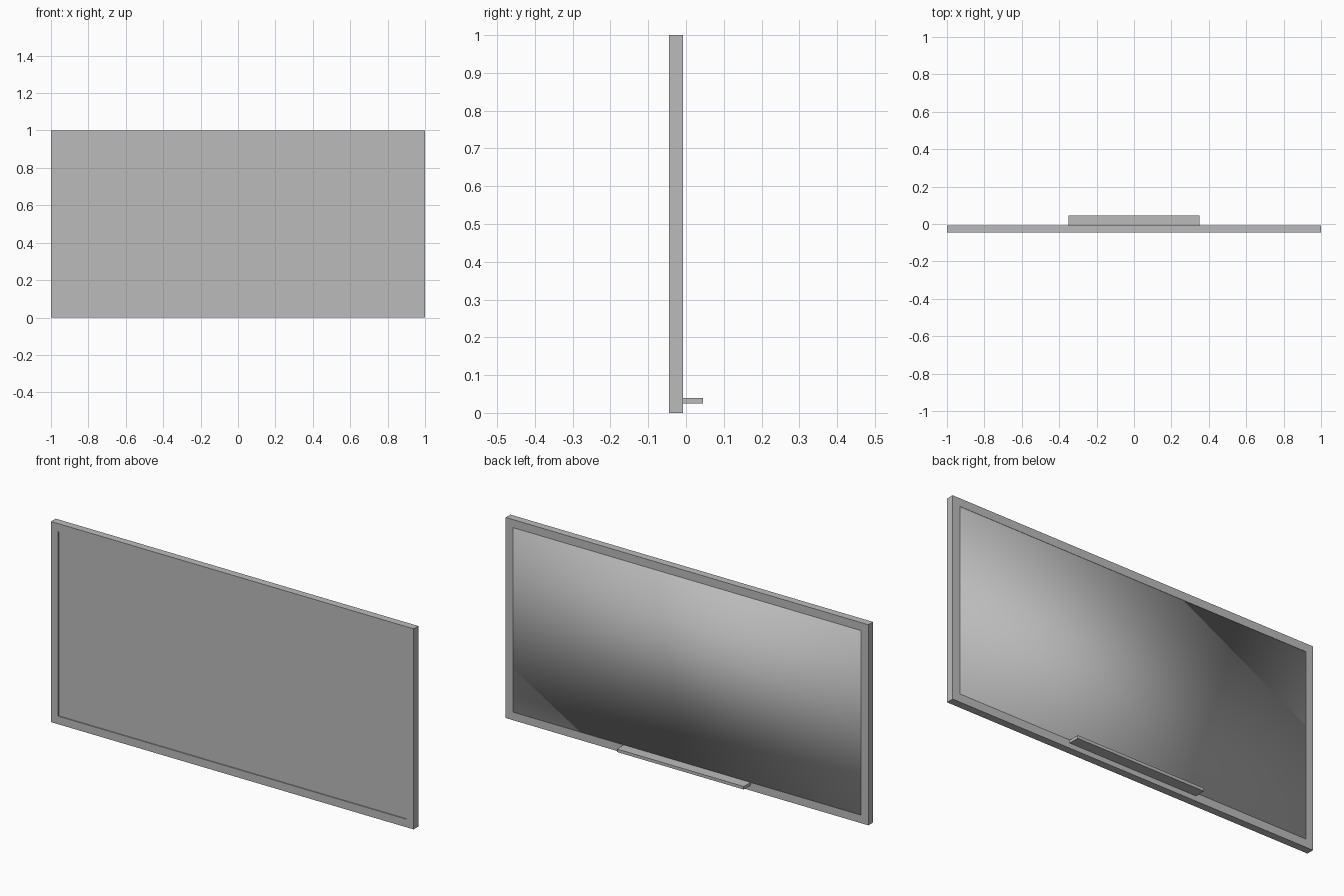
import bpy
import bmesh

cube = bpy.data.objects.get("Cube")
if cube:
    bpy.data.objects.remove(cube, do_unlink=True)

# One neutral grey for the whole board
grey = bpy.data.materials.new("neutral_grey")
grey.use_nodes = True
colour = (0.5, 0.5, 0.5, 1)
grey.diffuse_color = colour
grey.node_tree.nodes["Principled BSDF"].inputs["Base Color"].default_value = colour


def box(name, low, high, open_front=False, smooth=False):
    """Axis-aligned box between two corners."""
    bm = bmesh.new()
    bmesh.ops.create_cube(bm, size=1)
    for v in bm.verts:
        v.co = [high[i] if v.co[i] > 0 else low[i] for i in range(3)]
    bm.normal_update()
    if open_front:
        front = [f for f in bm.faces if f.normal.y < -0.5]
        bmesh.ops.delete(bm, geom=front, context='FACES_ONLY')
    for f in bm.faces:
        f.smooth = smooth
    mesh = bpy.data.meshes.new(name)
    bm.to_mesh(mesh)
    bm.free()
    mesh.materials.append(grey)
    obj = bpy.data.objects.new(name, mesh)
    bpy.context.collection.objects.link(obj)
    return obj


FRONT, BACK = -0.045, -0.008
WIDTH = 0.04
INNER = 1 - WIDTH

# Frame rails, with square caps at the corners
for side, x in (("right", -1), ("left", INNER)):
    box(side + "_rail", (x, FRONT, WIDTH), (x + WIDTH, BACK, INNER))
    for level, z in (("bottom", 0), ("top", INNER)):
        box(f"{level}_{side}_corner", (x, FRONT, z), (x + WIDTH, BACK, z + WIDTH))
for level, z in (("bottom", 0), ("top", INNER)):
    box(level + "_rail", (-INNER, FRONT, z), (INNER, BACK, z + WIDTH))

# Writing surface, set slightly back inside the frame
box("writing_surface", (-INNER, FRONT + 0.005, WIDTH), (INNER, FRONT + 0.015, INNER))

# Softly shaded backing sheet
box("backing_sheet", (-INNER, FRONT + 0.015, WIDTH), (INNER, BACK - 0.001, INNER),
    open_front=True, smooth=True)

# Pen ledge
box("pen_ledge", (-0.35, BACK, 0.025), (0.35, 0.045, 0.04))
